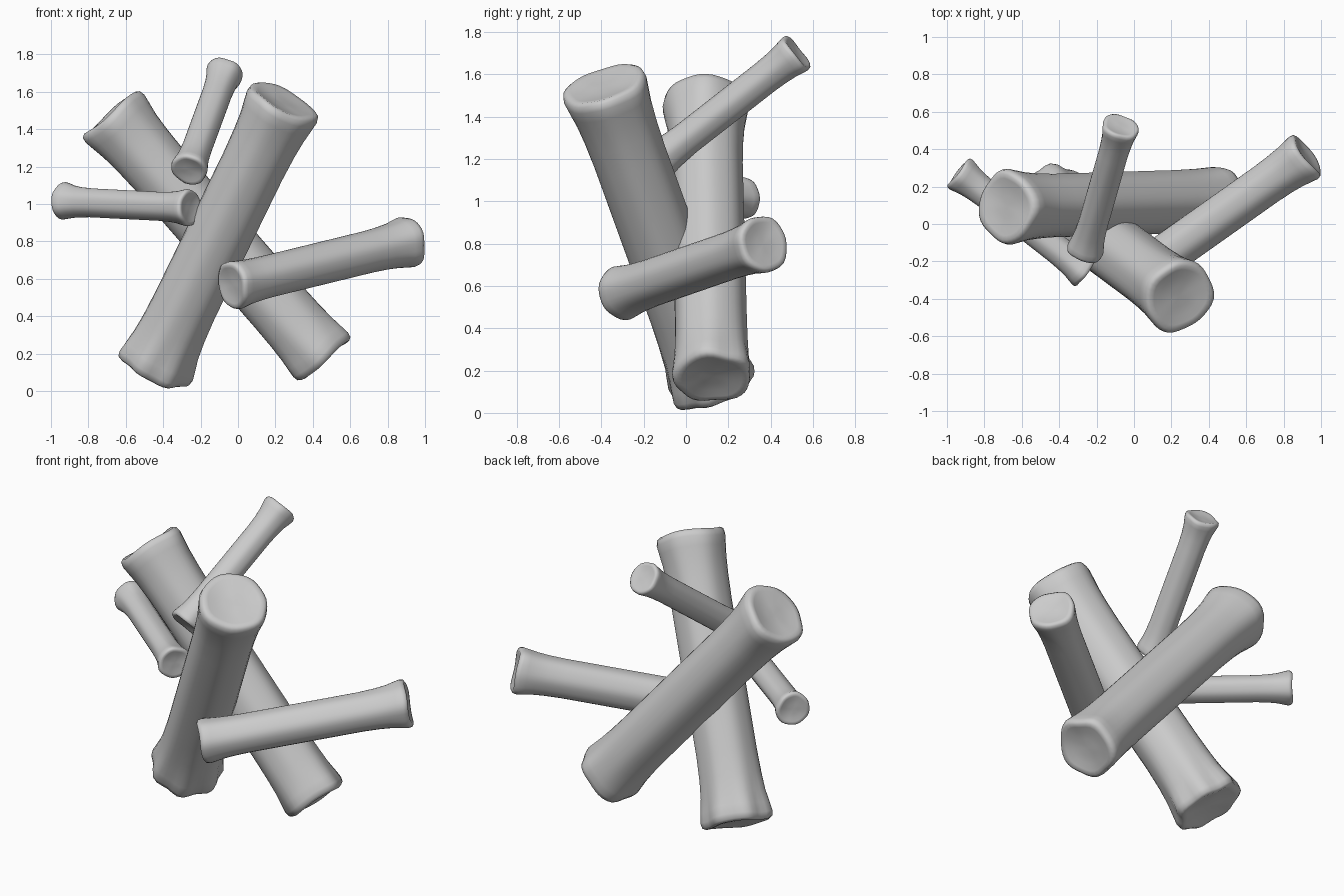
import bpy, bmesh, math, random
from mathutils import Vector

if "Cube" in bpy.data.objects:
    bpy.data.objects.remove(bpy.data.objects["Cube"])

SIDES = 36

# Station: (distance from the end in end radii, blend 0 = waist .. 1 = flare, radius scale)
END = [(0.06, 1, 0.0), (0.055, 1, 0.3), (0.035, 1, 0.55), (-0.01, 1, 0.76),
       (-0.03, 1, 0.88), (0.03, 1, 0.97), (0.18, 1, 1.0), (0.45, 0.75, 1.0),
       (0.8, 0.4, 1.0), (1.3, 0.15, 1.0), (2.0, 0.0, 1.0)]


def log(name, a, b, ra, rm, rb, lobes_a, lobes_b, seed):
    """Flared log from a to b, with dished ends and gently grooved bark."""
    rng = random.Random(seed)
    a, b = Vector(a), Vector(b)
    d = (b - a).normalized()
    length = (b - a).length
    u = d.cross(Vector((0, 0, 1))).normalized()
    v = d.cross(u)
    ph = [rng.uniform(0, math.tau) for _ in range(6)]

    # stations along the axis: (position, radius, flare strength, lobes, end distance)
    rows = [(s * ra, (rm + (ra - rm) * f) * k, f * k, lobes_a, s) for s, f, k in END]
    rows.append((length / 2, rm, 0, lobes_a, 9))
    rows += [(length - s * rb, (rm + (rb - rm) * f) * k, f * k, lobes_b, s)
             for s, f, k in reversed(END)]

    bm = bmesh.new()
    rings = []
    for pos, r, f, (count, depth), s in rows:
        c = a + d * pos
        if r == 0:
            rings.append([bm.verts.new(c)])
            continue
        ring = []
        for i in range(SIDES):
            t = math.tau * i / SIDES
            bark = 0.015 * math.sin(3 * t + ph[0]) + 0.012 * math.sin(7 * t + ph[1])
            knob = depth * f * math.cos(count * t + ph[2])
            rr = r * (1 + bark + knob)
            # uneven rim
            wob = 0.04 * r * f * math.sin(3 * t + ph[3]) if s < 0.5 else 0
            ring.append(bm.verts.new(c + u * rr * math.cos(t) + v * rr * math.sin(t) + d * wob))
        rings.append(ring)
    for p, q in zip(rings, rings[1:]):
        for i in range(SIDES):
            j = (i + 1) % SIDES
            if len(p) == 1:
                bm.faces.new((p[0], q[j], q[i]))
            elif len(q) == 1:
                bm.faces.new((p[i], p[j], q[0]))
            else:
                bm.faces.new((p[i], p[j], q[j], q[i]))
    bmesh.ops.recalc_face_normals(bm, faces=bm.faces)
    for face in bm.faces:
        face.smooth = True
    me = bpy.data.meshes.new(name)
    bm.to_mesh(me)
    bm.free()
    ob = bpy.data.objects.new(name, me)
    bpy.context.collection.objects.link(ob)
    return ob


# Two thick crossed logs
log("front_leaning_log", (-0.455, 0.13, 0.115), (0.245, -0.39, 1.55),
    0.205, 0.174, 0.202, (7, 0.05), (4, 0.02), 1)
log("back_leaning_log", (-0.685, 0.09, 1.48), (0.46, 0.125, 0.165),
    0.197, 0.169, 0.185, (4, 0.03), (5, 0.04), 2)
# Medium side log
log("right_log", (-0.035, -0.31, 0.565), (0.925, 0.37, 0.80),
    0.13, 0.113, 0.138, (3, 0.03), (4, 0.03), 3)
# Two thin sticks
log("top_stick", (-0.263, -0.148, 1.18), (-0.07, 0.525, 1.705),
    0.098, 0.079, 0.1, (3, 0.03), (4, 0.03), 4)
log("left_stick", (-0.94, 0.275, 1.015), (-0.255, -0.26, 0.98),
    0.1, 0.077, 0.098, (3, 0.04), (4, 0.03), 5)
